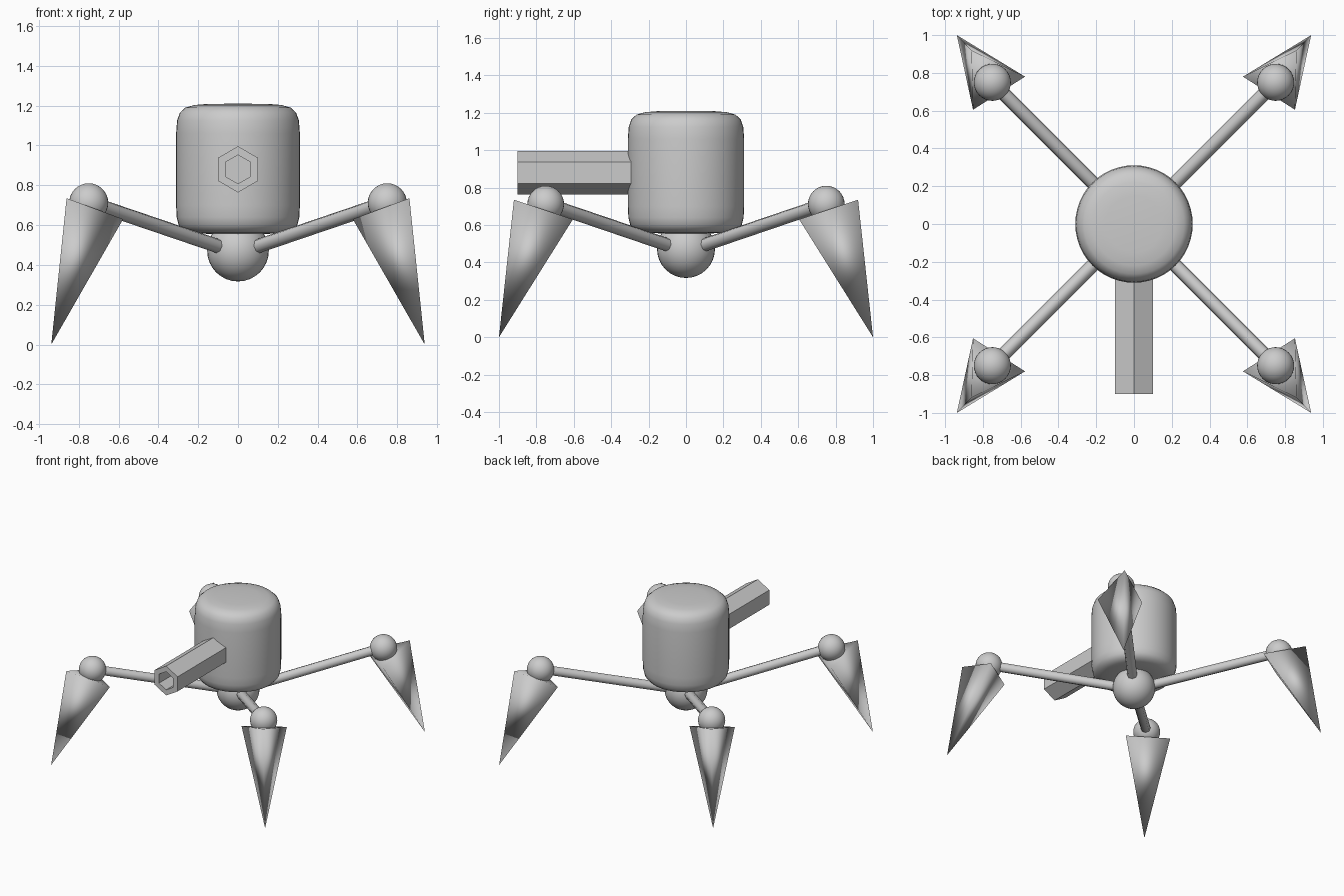
import bpy, bmesh, math
from mathutils import Vector, Matrix

if "Cube" in bpy.data.objects:
    bpy.data.objects.remove(bpy.data.objects["Cube"])


def finish(name, bm, smooth=None, mirror=False):
    """Turn a bmesh into a named object; optionally smooth it and mirror it to all four corners."""
    bmesh.ops.recalc_face_normals(bm, faces=bm.faces)
    mesh = bpy.data.meshes.new(name)
    bm.to_mesh(mesh)
    bm.free()
    ob = bpy.data.objects.new(name, mesh)
    bpy.context.collection.objects.link(ob)
    if smooth is not None:
        for p in mesh.polygons:
            p.use_smooth = True
        if smooth < 180:
            mesh.set_sharp_from_angle(angle=math.radians(smooth))
    if mirror:
        m = ob.modifiers.new("four_corners", 'MIRROR')
        m.use_axis = (True, True, False)
    return ob


def sphere(name, loc, r, mirror=False):
    bm = bmesh.new()
    bmesh.ops.create_uvsphere(bm, u_segments=32, v_segments=16, radius=r,
                              matrix=Matrix.Translation(loc))
    return finish(name, bm, 180, mirror)


# Rounded drum body, lathed from a profile
profile = [(0.15, 1.209), (0.22, 1.203), (0.265, 1.19), (0.292, 1.165), (0.306, 1.125),
           (0.311, 1.06), (0.311, 0.70), (0.308, 0.64), (0.298, 0.60), (0.275, 0.573),
           (0.235, 0.56), (0.15, 0.556)]
N = 48
bm = bmesh.new()
rings = [[bm.verts.new((r * math.cos(2 * math.pi * i / N), r * math.sin(2 * math.pi * i / N), z))
          for i in range(N)] for r, z in profile]
for a, b in zip(rings, rings[1:]):
    for i in range(N):
        j = (i + 1) % N
        bm.faces.new((a[i], a[j], b[j], b[i]))
for ring, z in ((rings[0], 1.21), (rings[-1], 0.555)):
    c = bm.verts.new((0, 0, z))
    for i in range(N):
        bm.faces.new((c, ring[i], ring[(i + 1) % N]))
finish("body", bm, 60)

# Ball under the body where the legs meet
sphere("hip_ball", (0, 0, 0.472), 0.155)

# Hexagonal barrel with a hollow muzzle
bm = bmesh.new()
loops = []
for r, y in ((0.116, -0.25), (0.116, -0.9), (0.072, -0.9), (0.072, -0.55)):
    loops.append([bm.verts.new((r * math.sin(k * math.pi / 3), y, 0.88 + r * math.cos(k * math.pi / 3)))
                  for k in range(6)])
for a, b in zip(loops, loops[1:]):
    for i in range(6):
        j = (i + 1) % 6
        bm.faces.new((a[i], a[j], b[j], b[i]))
bm.faces.new(loops[0])
bm.faces.new(loops[-1])
finish("barrel", bm)

# Thin rods from the hip ball to the knees
start, end = Vector((0.05, -0.05, 0.477)), Vector((0.75, -0.75, 0.715))
axis = end - start
bm = bmesh.new()
bmesh.ops.create_cone(bm, cap_ends=True, segments=8, radius1=0.036, radius2=0.036,
                      depth=axis.length,
                      matrix=Matrix.Translation((start + end) / 2)
                      @ axis.to_track_quat('Z', 'Y').to_matrix().to_4x4())
finish("upper_legs", bm, 60, mirror=True)

# Knee balls
sphere("knee_balls", (0.75, -0.75, 0.712), 0.098, mirror=True)

# Three-sided spike feet, tilted outward
bm = bmesh.new()
base = [bm.verts.new(p) for p in ((0.852, -0.605, 0.63), (0.577, -0.78, 0.63), (0.861, -0.92, 0.735))]
tip = bm.verts.new((0.938, -1.0, 0.0))
bm.faces.new(base)
for i in range(3):
    bm.faces.new((base[i], base[(i + 1) % 3], tip))
finish("spike_feet", bm, 180, mirror=True)
